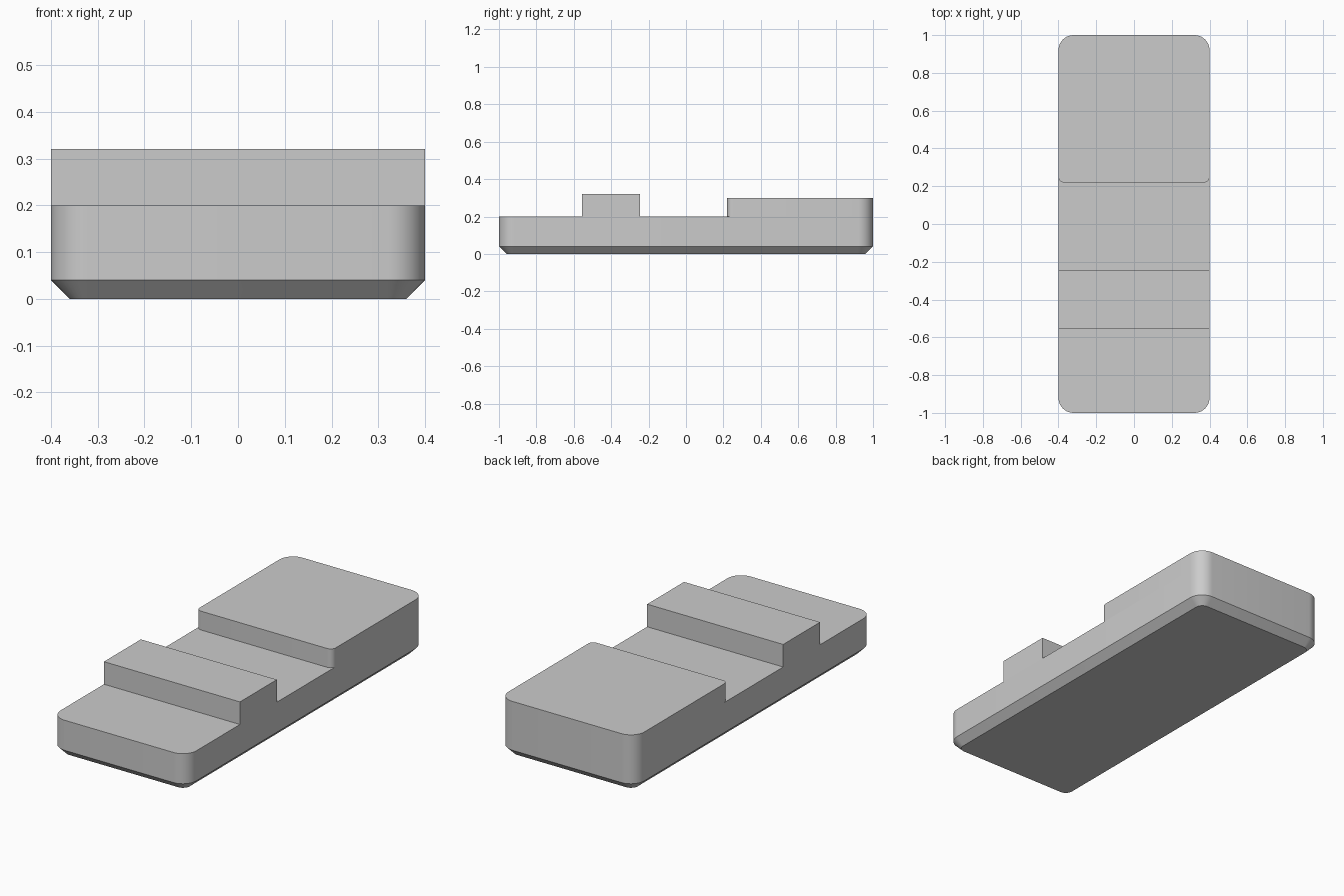
import bpy
import math

cube = bpy.data.objects.get("Cube")
if cube:
    bpy.data.objects.remove(cube, do_unlink=True)

# Single flat grey
GREY = (0.6, 0.6, 0.6, 1.0)
grey = bpy.data.materials.new("plain grey")
grey.use_nodes = True
grey.diffuse_color = GREY
grey.node_tree.nodes["Principled BSDF"].inputs["Base Color"].default_value = GREY

HALF_WIDTH = 0.4
DECK = 0.2
CHAMFER = 0.04
CORNER = 0.08
STEPS = 10


def outline(half_x, y0, y1, r_front, r_back):
    """Counter-clockwise rounded rectangle; a zero radius gives a square corner."""
    corners = [(1, y1, -1, r_back, 0), (-1, y1, -1, r_back, 90),
               (-1, y0, 1, r_front, 180), (1, y0, 1, r_front, 270)]
    points = []
    for side, y, inward, r, start in corners:
        steps = STEPS if r else 0
        for i in range(steps + 1):
            a = math.radians(start + 90 * i / max(steps, 1))
            points.append((side * (half_x - r) + r * math.cos(a),
                           y + inward * r + r * math.sin(a)))
    return points


def loft(name, layers):
    """Closed solid through a stack of (outline, height) layers."""
    n = len(layers[0][0])
    verts = [(x, y, z) for ring, z in layers for x, y in ring]
    faces = [tuple(reversed(range(n))), tuple(range(len(verts) - n, len(verts)))]
    for k in range(len(layers) - 1):
        for i in range(n):
            j = (i + 1) % n
            faces.append((k * n + i, k * n + j, (k + 1) * n + j, (k + 1) * n + i))
    mesh = bpy.data.meshes.new(name)
    mesh.from_pydata(verts, [], faces)
    mesh.materials.append(grey)
    obj = bpy.data.objects.new(name, mesh)
    bpy.context.collection.objects.link(obj)
    bpy.ops.object.select_all(action='DESELECT')
    obj.select_set(True)
    bpy.context.view_layer.objects.active = obj
    bpy.ops.object.shade_smooth_by_angle(angle=math.radians(30))
    return obj


# Base slab with a chamfered underside
foot_r = CORNER - CHAMFER
foot = outline(HALF_WIDTH - CHAMFER, -1 + CHAMFER, 1 - CHAMFER, foot_r, foot_r)
body = outline(HALF_WIDTH, -1, 1, CORNER, CORNER)
loft("base_slab", [(foot, 0), (body, CHAMFER), (body, DECK)])

# Square-cornered ridge across the front half
ridge = outline(HALF_WIDTH, -0.555, -0.245, 0, 0)
loft("front_ridge", [(ridge, DECK), (ridge, 0.32)])

# Raised rear block, tighter corners on its front edge
block = outline(HALF_WIDTH, 0.22, 1, 0.03, CORNER)
loft("rear_block", [(block, DECK), (block, 0.3)])
